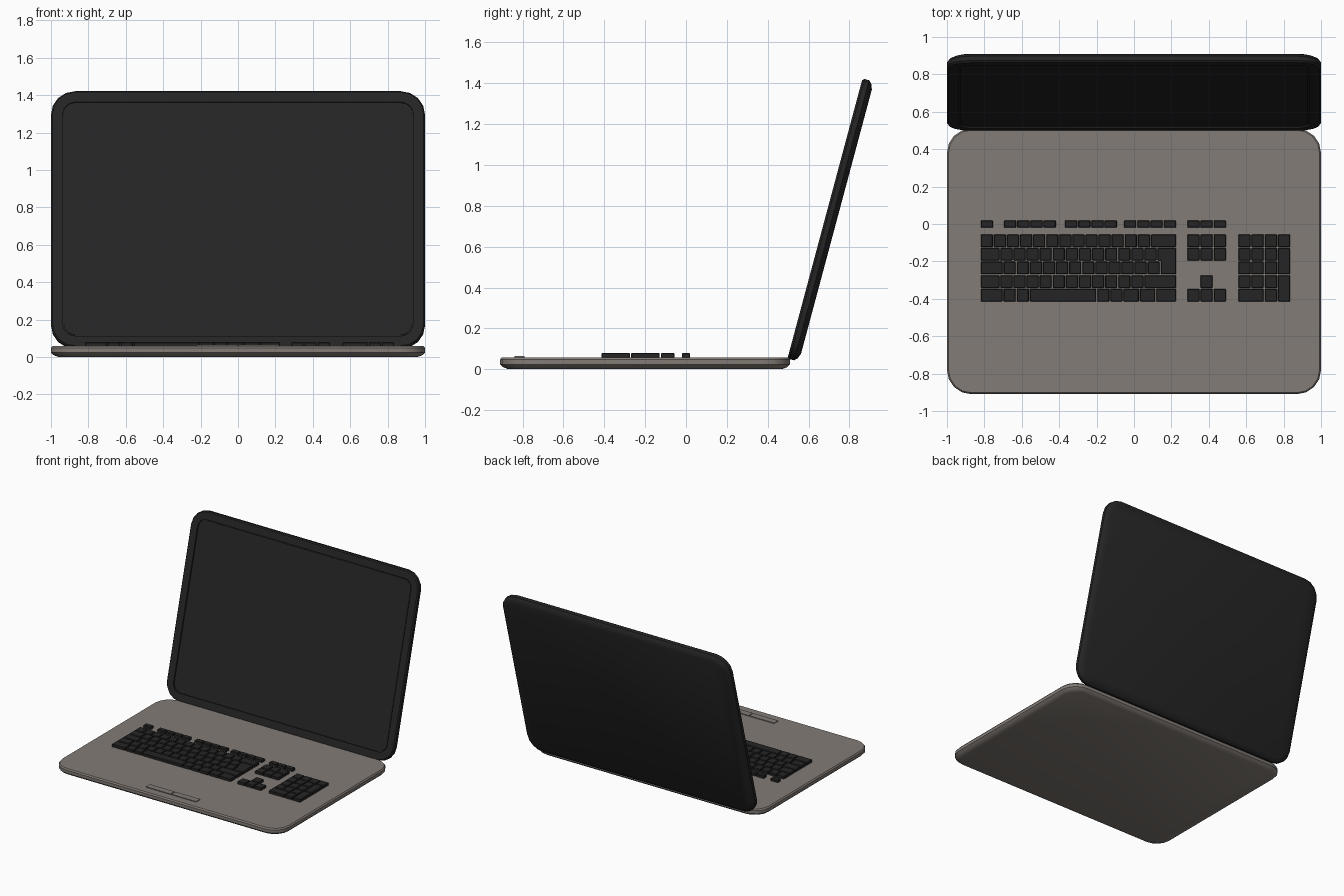
import bpy, bmesh, math
from mathutils import Matrix

if "Cube" in bpy.data.objects:
    bpy.data.objects.remove(bpy.data.objects["Cube"])


def material(name, rgb):
    m = bpy.data.materials.new(name)
    m.diffuse_color = (*rgb, 1)
    m.use_nodes = True
    m.node_tree.nodes["Principled BSDF"].inputs["Base Color"].default_value = m.diffuse_color
    return m


GREY = material("warm_grey", (0.225, 0.2, 0.18))
BLACK = material("soft_black", (0.018, 0.018, 0.018))


def finish(name, bm, mat, matrix=Matrix()):
    bmesh.ops.recalc_face_normals(bm, faces=bm.faces)
    me = bpy.data.meshes.new(name)
    bm.to_mesh(me)
    bm.free()
    me.materials.append(mat)
    ob = bpy.data.objects.new(name, me)
    ob.matrix_world = matrix
    bpy.context.collection.objects.link(ob)
    return ob


def smooth(ob):
    bpy.ops.object.select_all(action='DESELECT')
    ob.select_set(True)
    bpy.context.view_layer.objects.active = ob
    bpy.ops.object.shade_smooth_by_angle(angle=math.radians(30))


def outline(hx, hy, r, seg=4):
    """Rounded rectangle centred on the origin."""
    pts = []
    for q, (sx, sy) in enumerate([(1, 1), (-1, 1), (-1, -1), (1, -1)]):
        for i in range(seg + 1):
            a = math.pi / 2 * (q + i / seg)
            pts.append((sx * (hx - r) + r * math.cos(a), sy * (hy - r) + r * math.sin(a)))
    return pts


def slab(name, mat, rings, matrix, hx=1.0, hy=0.71, r=0.13):
    """Stack of rounded rectangles, one per (z, inset)."""
    bm = bmesh.new()
    loops = [[bm.verts.new((x, y, z)) for x, y in outline(hx - d, hy - d, max(r - d, 0.05))]
             for z, d in rings]
    n = len(loops[0])
    for a, b in zip(loops, loops[1:]):
        for i in range(n):
            j = (i + 1) % n
            bm.faces.new((a[i], a[j], b[j], b[i]))
    bm.faces.new(loops[0])
    bm.faces.new(loops[-1])
    ob = finish(name, bm, mat, matrix)
    smooth(ob)
    return ob


# Base shell, and the lid made from the same profile tilted back
TOP = 0.058
shell = [(0, 0.04), (0.01, 0.014), (0.024, 0), (0.048, 0), (TOP, 0.008)]
slab("base", GREY, shell, Matrix.Translation((0, -0.2, 0)))

hinge = Matrix.Translation((0, 0.497, 0.052)) @ Matrix.Rotation(math.radians(75), 4, 'X')
lid_frame = hinge @ Matrix.Translation((0, 0.71, -TOP))
slab("lid", BLACK, shell + [(TOP, 0.063), (TOP - 0.012, 0.063)], lid_frame)

# Screen panel sitting in the lid recess with a thin groove around it
slab("screen", BLACK, [(TOP - 0.014, 0), (TOP - 0.006, 0)], lid_frame, 0.93, 0.64, 0.062)

# Keyboard: columns in key units, rows counted down from the number row
U, PITCH, X0, Y0 = 0.07, 0.0728, -0.822, -0.053
GAP = 0.003
keys = bmesh.new()


def prism(bm, pts, z0, z1):
    face = bm.faces.new([bm.verts.new((x, y, z0)) for x, y in pts])
    new = bmesh.ops.extrude_face_region(bm, geom=[face])["geom"]
    bmesh.ops.translate(bm, vec=(0, 0, z1 - z0),
                        verts=[v for v in new if isinstance(v, bmesh.types.BMVert)])


def key(x, row, w=1.0, rows=1, h=PITCH, x0=X0):
    xa, xb = x0 + x * U + GAP, x0 + (x + w) * U - GAP
    ya = Y0 - row * PITCH - GAP
    yb = Y0 - row * PITCH - rows * h + GAP
    prism(keys, [(xa, yb), (xb, yb), (xb, ya), (xa, ya)], TOP - 0.008, 0.079)


def key_row(row, widths, **kw):
    x = 0
    for w in widths:
        key(x, row, w, **kw)
        x += w


# Function row
FROW = -(0.022 - Y0) / PITCH
for start, count in [(-0.822, 1), (-0.698, 4), (-0.372, 4), (-0.056, 4), (0.282, 3)]:
    key_row(FROW, [1.01] * count, x0=start, h=0.045)

# Main block
key_row(0, [1] * 13 + [2])
key_row(1, [1.5] + [1] * 12)
key_row(2, [1.75] + [1] * 12)
key_row(3, [1.5] + [1] * 11 + [2.5])
key_row(4, [1.75, 1, 1, 5.15, 1, 1, 1.25, 1.25, 1.6])

# L-shaped return key
xl, xm, xr = (X0 + c * U for c in (13.5, 13.75, 15))
ya, ym, yb = (Y0 - r * PITCH for r in (1, 2, 3))
prism(keys, [(xm + GAP, yb + GAP), (xr - GAP, yb + GAP), (xr - GAP, ya - GAP),
             (xl + GAP, ya - GAP), (xl + GAP, ym + GAP), (xm + GAP, ym + GAP)],
      TOP - 0.008, 0.079)

# Navigation keys and arrows
for row in (0, 1, 4):
    key_row(row, [1.01] * 3, x0=0.282)
key(1.01, 3, x0=0.282)

# Number pad
PAD = 0.555
key_row(0, [1.01] * 4, x0=PAD)
for row in (1, 2, 3):
    key_row(row, [1.01] * 3, x0=PAD)
key_row(4, [2.02, 1.01], x0=PAD)
for row in (1, 3):
    key(3.03, row, 1.01, rows=2, x0=PAD)

keyboard = finish("keyboard_keys", keys, BLACK)
bev = keyboard.modifiers.new("key_edges", 'BEVEL')
bev.width = 0.003
bev.segments = 1

# Pair of thin buttons near the front edge
buttons = bmesh.new()
for s in (-1, 1):
    xa, xb = sorted((s * 0.003, s * 0.22))
    prism(buttons, [(xa, -0.84), (xb, -0.84), (xb, -0.79), (xa, -0.79)], TOP - 0.004, TOP + 0.006)
finish("front_buttons", buttons, GREY)
